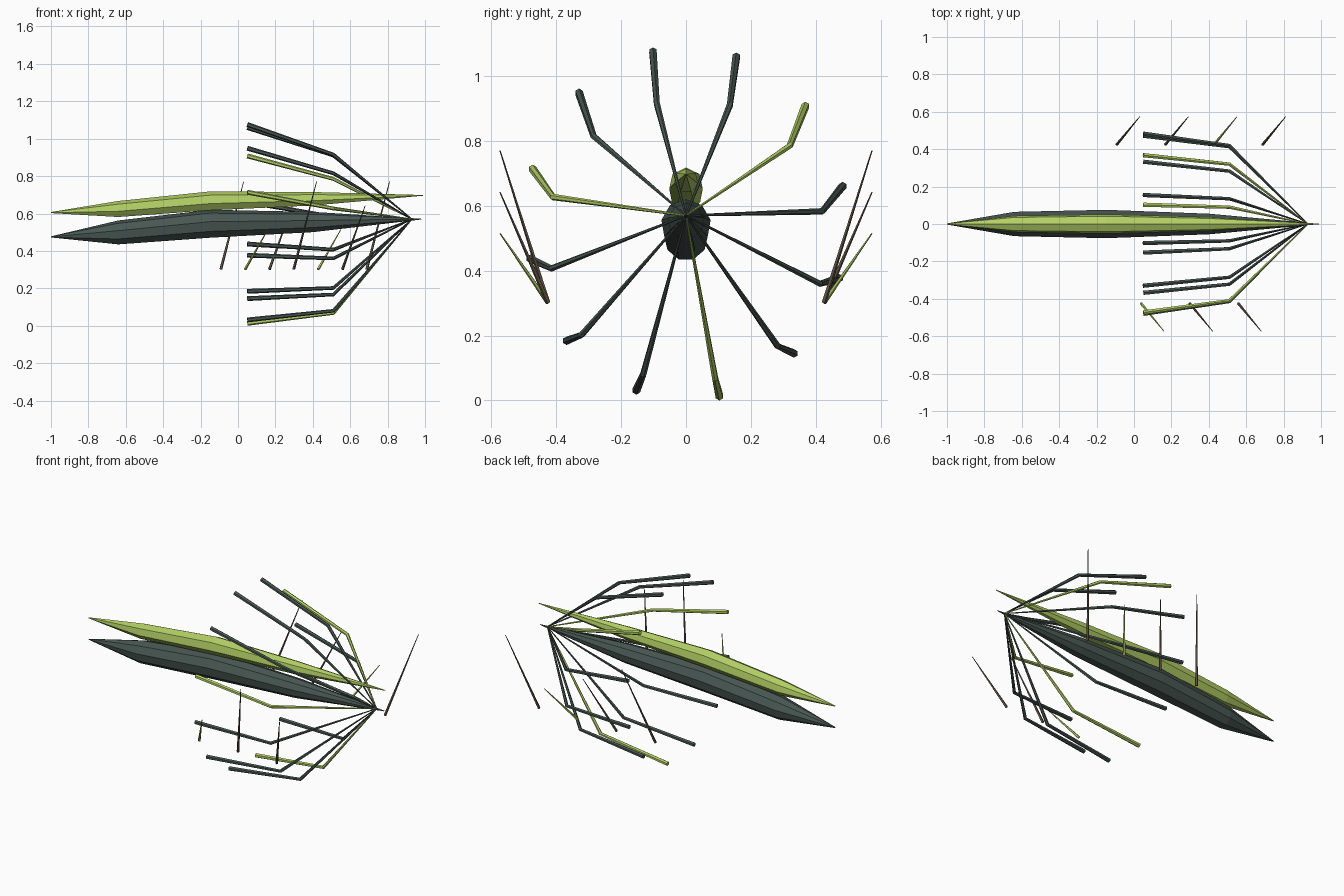
import bpy, bmesh, math
from mathutils import Vector

if "Cube" in bpy.data.objects:
    bpy.data.objects.remove(bpy.data.objects["Cube"])


def material(name, rgb):
    m = bpy.data.materials.new(name)
    m.diffuse_color = (*rgb, 1)
    m.use_nodes = True
    m.node_tree.nodes["Principled BSDF"].inputs["Base Color"].default_value = m.diffuse_color
    return m


DARK = material("dark slate green", (0.065, 0.095, 0.085))
LIME = material("lime green", (0.45, 0.62, 0.13))
BROWN = material("bark brown", (0.13, 0.095, 0.065))


def sweep(name, stations, sides, mat, upright=False):
    """Flat-faced tube through (x, y, z, radius) stations."""
    pts = [Vector(s[:3]) for s in stations]
    bm = bmesh.new()
    rings = []
    for i, p in enumerate(pts):
        before = (p - pts[i - 1]).normalized() if i else Vector()
        after = (pts[i + 1] - p).normalized() if i < len(pts) - 1 else Vector()
        t = Vector((1, 0, 0)) if upright else (before + after).normalized()
        side = Vector((0, 0, 1)).cross(t).normalized()
        up = t.cross(side)
        ring = []
        for k in range(sides):
            a = math.pi / 2 + math.tau * k / sides
            offset = side * math.cos(a) + up * math.sin(a)
            ring.append(bm.verts.new(p + offset * stations[i][3]))
        rings.append(ring)
    for a, b in zip(rings, rings[1:]):
        for k in range(sides):
            n = (k + 1) % sides
            bm.faces.new((a[k], a[n], b[n], b[k]))
    bm.faces.new(rings[0])
    bm.faces.new(rings[-1])
    bmesh.ops.recalc_face_normals(bm, faces=bm.faces)
    mesh = bpy.data.meshes.new(name)
    bm.to_mesh(mesh)
    bm.free()
    mesh.materials.append(mat)
    obj = bpy.data.objects.new(name, mesh)
    bpy.context.collection.objects.link(obj)
    return obj


# Two long spindle bodies, stacked
sweep("lower_body", [(-1, 0, 0.475, 0.003), (-0.64, 0, 0.497, 0.066),
                     (-0.15, 0, 0.543, 0.077), (0.4, 0, 0.553, 0.056),
                     (0.98, 0, 0.57, 0.002)], 9, DARK, True)
sweep("upper_body", [(-1, 0, 0.605, 0.003), (-0.64, 0, 0.622, 0.045),
                     (-0.15, 0, 0.665, 0.053), (0.4, 0, 0.677, 0.038),
                     (0.99, 0, 0.697, 0.002)], 7, LIME, True)

# Bent arms fanning out from the hub: knee y, z, tip y, z, material
arms = [
    (-0.09, 0.915, -0.102, 1.076, DARK), (0.135, 0.91, 0.155, 1.06, DARK),
    (-0.285, 0.815, -0.33, 0.949, DARK), (0.32, 0.785, 0.368, 0.908, LIME),
    (-0.41, 0.627, -0.473, 0.714, LIME), (0.42, 0.583, 0.483, 0.661, DARK),
    (-0.415, 0.407, -0.48, 0.437, DARK), (0.413, 0.36, 0.472, 0.377, DARK),
    (-0.322, 0.202, -0.368, 0.184, DARK), (0.283, 0.167, 0.333, 0.145, DARK),
    (-0.132, 0.08, -0.153, 0.031, DARK), (0.09, 0.068, 0.103, 0.013, LIME),
]
for i, (ky, kz, ty, tz, mat) in enumerate(arms):
    sweep(f"arm_{i + 1}", [(0.93, 0, 0.57, 0.003), (0.51, ky, kz, 0.010),
                           (0.05, ty, tz, 0.013)], 6, mat)

# Slanted spikes alternating between the two sides, heights cycling in threes
for i in range(7):
    x = -0.092 + 0.13 * i
    s = -1 if i % 2 else 1
    top = (0.77, 0.515, 0.642)[i % 3]
    sweep(f"spike_{i + 1}", [(x, s * 0.425, 0.302, 0.008),
                             (x + 0.122, s * 0.573, top, 0.002)],
          5, LIME if i % 3 == 1 else BROWN)
